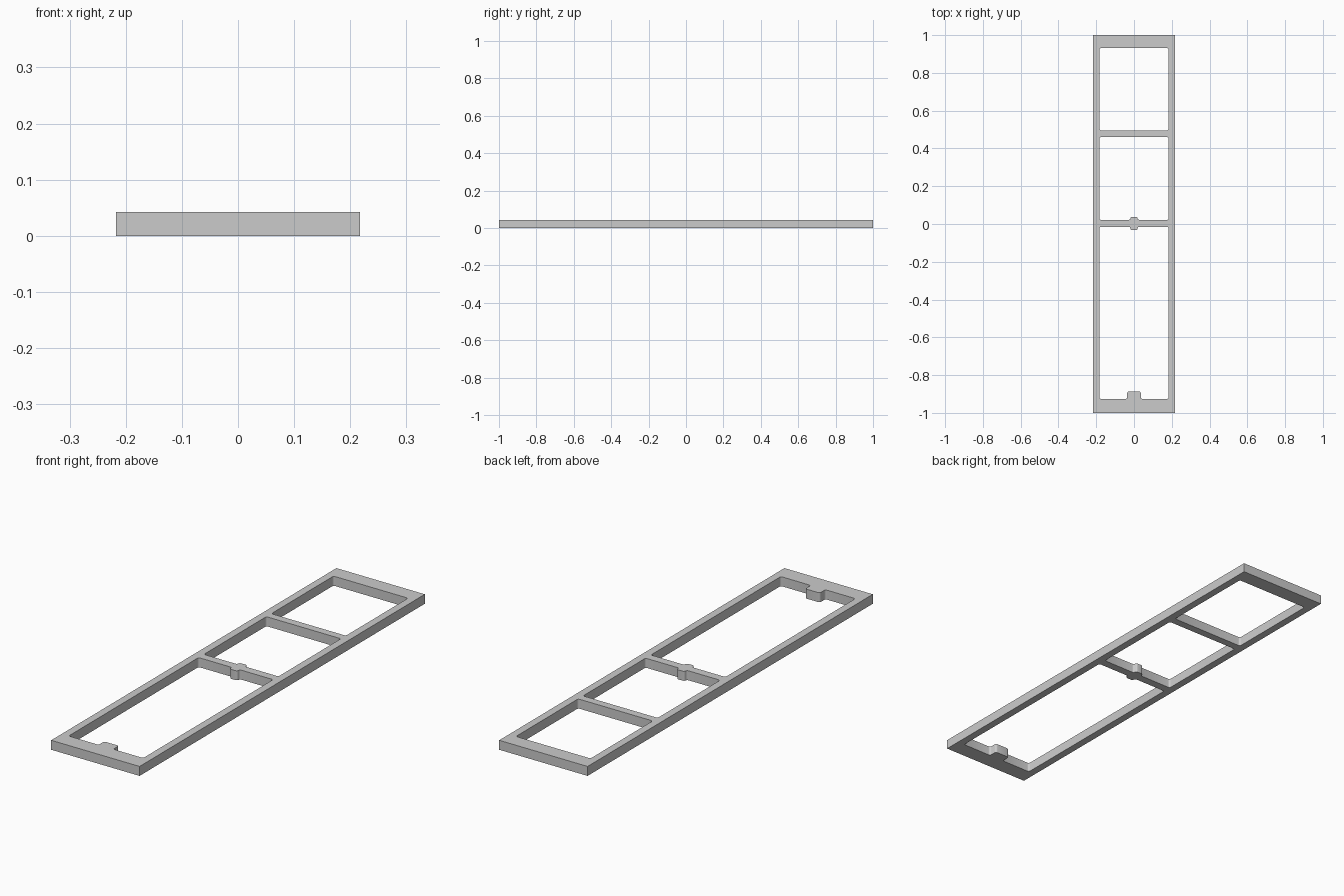
import bpy
from math import pi, sin, cos
from mathutils import Vector

if "Cube" in bpy.data.objects:
    bpy.data.objects.remove(bpy.data.objects["Cube"])

HEIGHT = 0.042
HALF_W, HALF_L = 0.217, 1.0
INNER = 0.183


def rounded(points, radius, steps=4):
    """Closed outline with each right-angled corner replaced by a small arc."""
    out = []
    n = len(points)
    for i, p in enumerate(points):
        p = Vector(p)
        a = (Vector(points[i - 1]) - p).normalized() * radius
        b = (Vector(points[(i + 1) % n]) - p).normalized() * radius
        for k in range(steps + 1):
            t = k / steps * pi / 2
            out.append(p + a * (1 - sin(t)) + b * (1 - cos(t)))
    return out


def edge(y, tab_y=None, tab_w=0):
    """Left-to-right window edge, optionally stepping around a centred tab."""
    pts = [(-INNER, y)]
    if tab_y is not None:
        pts += [(-tab_w, y), (-tab_w, tab_y), (tab_w, tab_y), (tab_w, y)]
    return pts + [(INNER, y)]


def window(bottom, top):
    return rounded(bottom + top[::-1], 0.009)


# Outer border, then three windows; the remaining material forms rails and bars
outlines = [
    [Vector(p) for p in ((-HALF_W, -HALF_L), (HALF_W, -HALF_L),
                         (HALF_W, HALF_L), (-HALF_W, HALF_L))],
    window(edge(0.495), edge(0.931)),
    window(edge(0.022, 0.038, 0.019), edge(0.46)),
    window(edge(-0.926, -0.887, 0.036), edge(-0.015, -0.032, 0.019)),
]

curve = bpy.data.curves.new("frame_profile", 'CURVE')
curve.dimensions = '2D'
curve.fill_mode = 'BOTH'
curve.extrude = HEIGHT / 2
for pts in outlines:
    spline = curve.splines.new('POLY')
    spline.points.add(len(pts) - 1)
    for sp, p in zip(spline.points, pts):
        sp.co = (p.x, p.y, 0, 1)
    spline.use_cyclic_u = True

frame = bpy.data.objects.new("window_frame", curve)
bpy.context.collection.objects.link(frame)
frame.location.z = HEIGHT / 2

# Turn the filled profile into a solid mesh
bpy.context.view_layer.objects.active = frame
frame.select_set(True)
bpy.ops.object.convert(target='MESH')
bpy.ops.object.mode_set(mode='EDIT')
bpy.ops.mesh.select_all(action='SELECT')
bpy.ops.mesh.remove_doubles(threshold=0.00005)
bpy.ops.mesh.normals_make_consistent(inside=False)
bpy.ops.object.mode_set(mode='OBJECT')
bpy.ops.object.shade_smooth_by_angle(angle=pi / 6)
